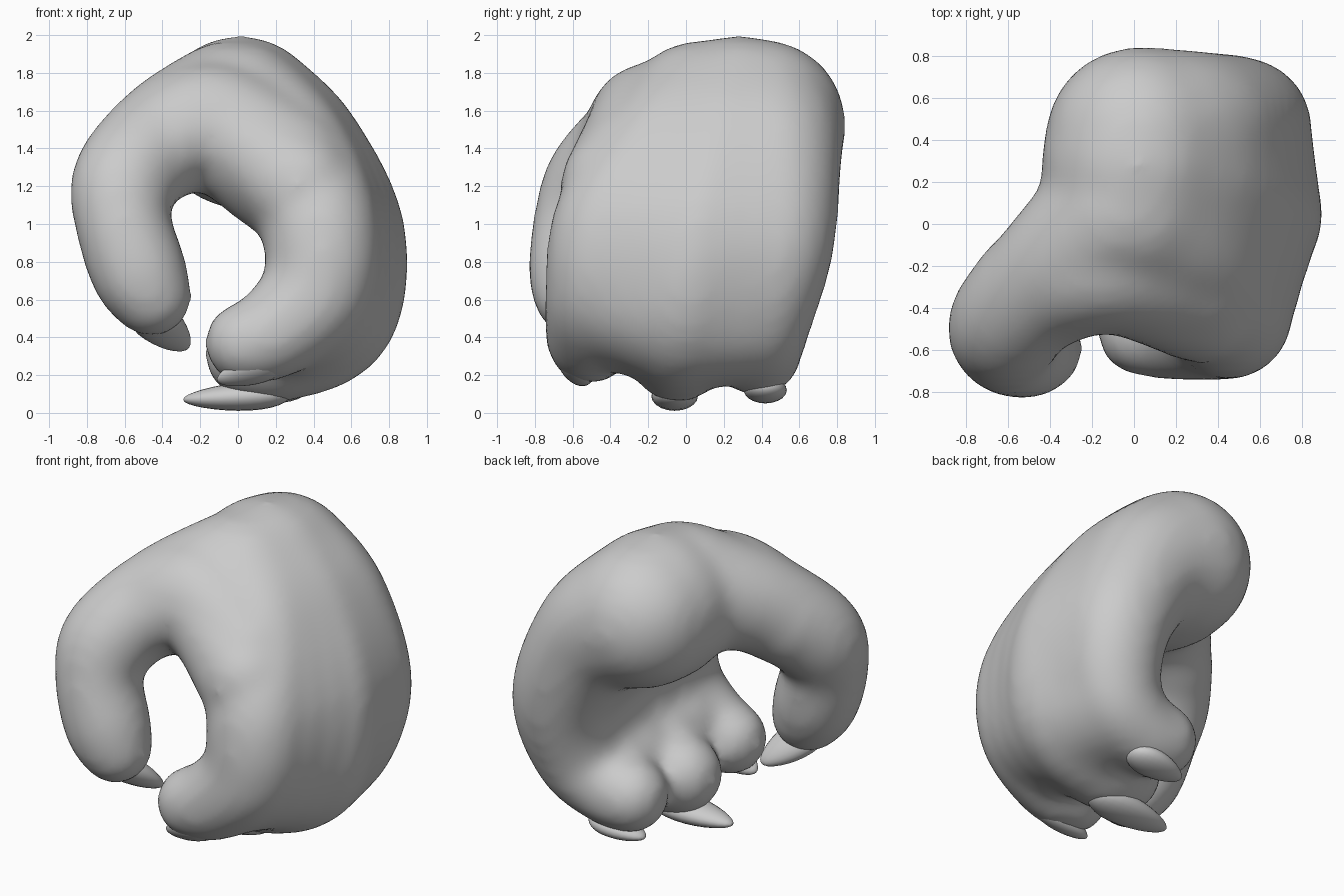
import bpy, bmesh
from mathutils import Vector, Matrix

if "Cube" in bpy.data.objects:
    bpy.data.objects.remove(bpy.data.objects["Cube"])


def catmull(pts, i, t):
    p = [Vector(pts[max(0, min(len(pts) - 1, i + k))]) for k in (-1, 0, 1, 2)]
    return 0.5 * (2 * p[1] + (p[2] - p[0]) * t + (2 * p[0] - 5 * p[1] + 4 * p[2] - p[3]) * t * t
                  + (3 * p[1] - p[0] - 3 * p[2] + p[3]) * t ** 3)


def between(a, b, t):
    """Web path between two digits, stopping short of the fingertips."""
    web = [Vector(p).lerp(Vector(q), t) for p, q in zip(a[:5], b[:5])]
    web[4] = web[3].lerp(web[4], 0.6)
    return web


def finish(bm, name):
    me = bpy.data.meshes.new(name)
    bm.to_mesh(me)
    bm.free()
    me.shade_smooth()
    ob = bpy.data.objects.new(name, me)
    bpy.context.collection.objects.link(ob)
    return ob


# Hand: each digit is a path of (x, y, z, radius) running from the heel to the tip
front = [(0.0, 0.08, 1.55, .42), (.25, -.12, 1.36, .36), (.43, -.39, 1.0, .32),
         (.42, -.45, .65, .3), (.2, -.5, .43, .25), (.04, -.51, .37, .22)]
middle = [(.01, .28, 1.54, .46), (.3, .2, 1.36, .38), (.55, .08, .95, .34),
          (.51, 0, .53, .34), (.25, -.04, .33, .27), (.06, -.05, .31, .24)]
back = [(.02, .4, 1.53, .45), (.31, .46, 1.35, .37), (.53, .47, .9, .32),
        (.48, .39, .5, .28), (.27, .38, .34, .24), (.13, .38, .32, .23)]
thumb = [(-.06, .06, 1.59, .38), (-.36, -.2, 1.48, .31), (-.59, -.45, 1.24, .29),
         (-.61, -.55, 1.02, .26), (-.53, -.58, .76, .26), (-.46, -.59, .62, .22)]
# Web of skin between the thumb and the front finger
thumb_web = [(-.5, -.32, 1.36, .29), (-.15, -.18, 1.52, .34), (.25, -.24, 1.28, .36)]
thumb_web_low = [(-.45, -.38, 1.36, .24), (-.12, -.28, 1.5, .25), (.32, -.36, 1.2, .31)]

paths = [front, middle, back, thumb, thumb_web, thumb_web_low]
for t in (.33, .67):
    paths += [between(front, middle, t), between(middle, back, t)]

bm = bmesh.new()
for path in paths:
    for i in range(len(path) - 1):
        for k in range(9):
            v = catmull(path, i, k / 8)
            bmesh.ops.create_icosphere(bm, subdivisions=3, radius=v[3],
                                       matrix=Matrix.Translation(v.xyz))
hand = finish(bm, "hand")
remesh = hand.modifiers.new("fuse", 'REMESH')
remesh.mode = 'VOXEL'
remesh.voxel_size = 0.035
remesh.use_smooth_shade = True
smooth = hand.modifiers.new("soften", 'SMOOTH')
smooth.factor = 0.5
smooth.iterations = 20


# Claws: flattened, tapered ellipsoids from base to tip
def claw(name, base, tip, width, height, normal):
    base, tip = Vector(base), Vector(tip)
    along = (tip - base).normalized()
    side = along.cross(Vector(normal)).normalized()
    up = side.cross(along)
    bm = bmesh.new()
    bmesh.ops.create_uvsphere(bm, u_segments=20, v_segments=14, radius=1)
    for v in bm.verts:
        t = (v.co.z + 1) / 2
        taper = 1.15 - 0.45 * t
        v.co = (base.lerp(tip, t) + side * v.co.x * width * taper
                + up * v.co.y * height * taper)
    bmesh.ops.recalc_face_normals(bm, faces=bm.faces)
    finish(bm, name)


claw("front_claw", (.26, -.6, .29), (-.11, -.56, .17), .11, .075, (0, .7, 1))
claw("middle_claw", (.28, -.06, .1), (-.29, -.06, .07), .13, .08, (0, 0, 1))
claw("back_claw", (.38, .42, .14), (.0, .42, .09), .12, .07, (0, 0, 1))
claw("thumb_claw", (-.54, -.67, .58), (-.27, -.38, .34), .13, .085, (0, -.6, -.5))
